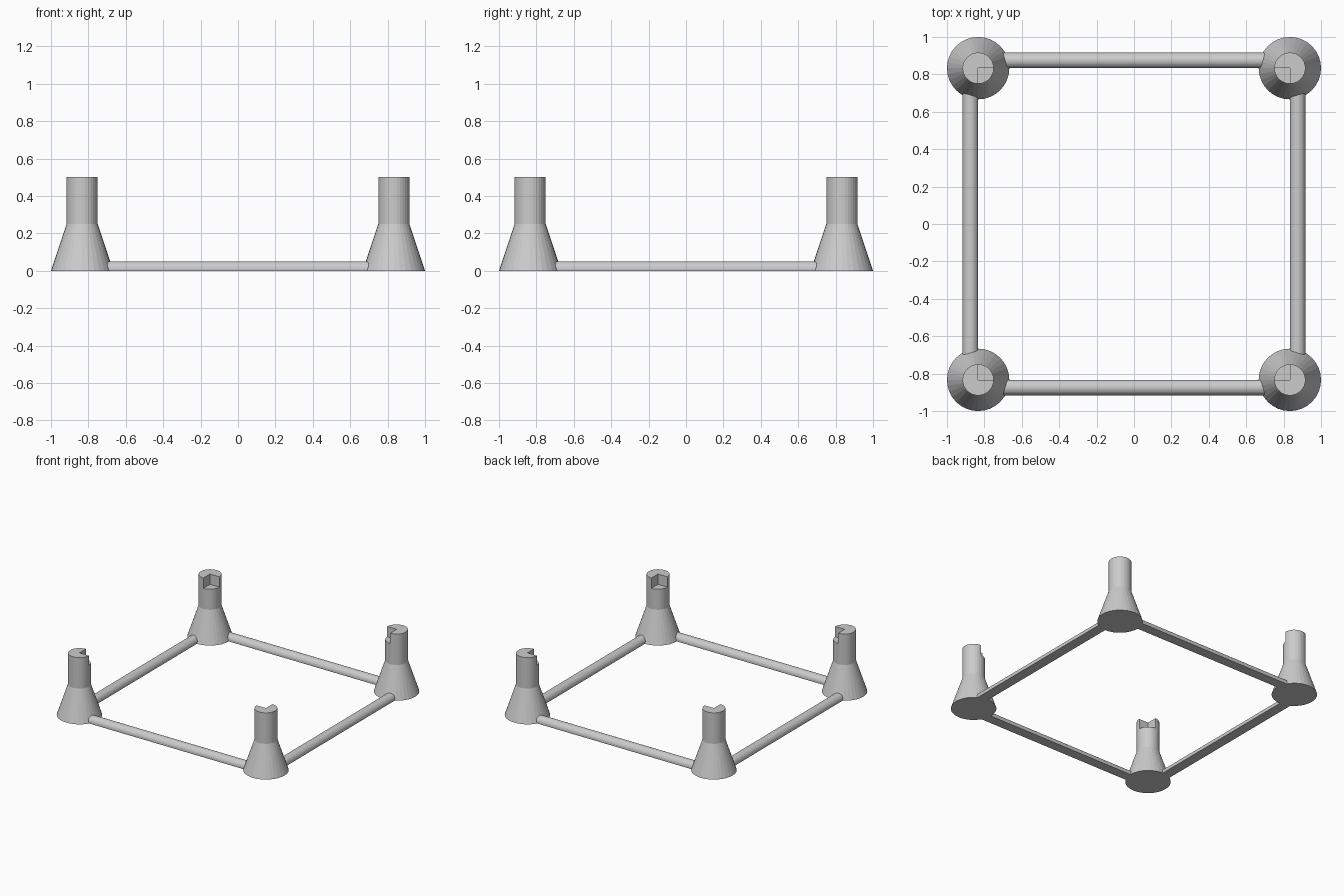
import bpy
import bmesh
from math import cos, sin, pi, asin

cube = bpy.data.objects.get("Cube")
if cube:
    bpy.data.objects.remove(cube, do_unlink=True)

SEGMENTS = 32
POST_AT = 0.8333      # post axis distance from the centre
BASE_R, TOP_R = 0.1667, 0.0833
CONE_TOP, NOTCH_FLOOR, POST_TOP = 0.25, 0.417, 0.5
RAIL_R = 0.0417
RAIL_AT = POST_AT + RAIL_R
RAIL_Z = 0.0083

grey = bpy.data.materials.new("plain grey")
grey.use_nodes = True
colour = (0.6, 0.6, 0.6, 1)
grey.diffuse_color = colour
grey.node_tree.nodes["Principled BSDF"].inputs["Base Color"].default_value = colour


def finish(bm, name):
    bmesh.ops.recalc_face_normals(bm, faces=bm.faces)
    mesh = bpy.data.meshes.new(name)
    bm.to_mesh(mesh)
    bm.free()
    mesh.materials.append(grey)
    obj = bpy.data.objects.new(name, mesh)
    bpy.context.collection.objects.link(obj)
    return obj


def bridge(bm, low, high):
    n = len(low)
    for i in range(n):
        j = (i + 1) % n
        bm.faces.new((low[i], low[j], high[j], high[i]))


def corner_post(name, sx, sy):
    """Flared post with the top quarter facing the centre cut away."""
    bm = bmesh.new()
    x, y = sx * POST_AT, sy * POST_AT

    def ring(radius, z):
        # sx and sy mirror the ring, so the first quarter always faces the centre
        return [bm.verts.new((x - sx * radius * cos(2 * pi * i / SEGMENTS),
                              y - sy * radius * sin(2 * pi * i / SEGMENTS), z))
                for i in range(SEGMENTS)]

    base = ring(BASE_R, 0)
    neck = ring(TOP_R, CONE_TOP)
    ledge = ring(TOP_R, NOTCH_FLOOR)
    bm.faces.new(base)
    bridge(bm, base, neck)
    bridge(bm, neck, ledge)

    # Notch floor, then the remaining three quarters raised to the top
    quarter = SEGMENTS // 4
    axis = bm.verts.new((x, y, NOTCH_FLOOR))
    bm.faces.new([axis] + ledge[:quarter + 1])
    outline = [axis] + ledge[quarter:] + [ledge[0]]
    top = [bm.verts.new((v.co.x, v.co.y, POST_TOP)) for v in outline]
    bridge(bm, outline, top)
    bm.faces.new(top)
    return finish(bm, name)


def rail(name, along_x, side):
    """Round bar with a flat underside, running between two post axes."""
    bm = bmesh.new()
    start = -asin(RAIL_Z / RAIL_R)
    steps = 18
    ends = []
    for end in (-POST_AT, POST_AT):
        profile = []
        for i in range(steps + 1):
            a = start + (pi - 2 * start) * i / steps
            across = side * RAIL_AT + RAIL_R * cos(a)
            z = RAIL_Z + RAIL_R * sin(a)
            co = (end, across, z) if along_x else (across, end, z)
            profile.append(bm.verts.new(co))
        ends.append(profile)
        bm.faces.new(profile)
    bridge(bm, *ends)
    return finish(bm, name)


# Four corner posts
for depth, sy in (("front", -1), ("back", 1)):
    for hand, sx in (("right", -1), ("left", 1)):
        corner_post(f"{depth}_{hand}_post", sx, sy)

# Four connecting rails
rail("front_rail", True, -1)
rail("back_rail", True, 1)
rail("right_rail", False, -1)
rail("left_rail", False, 1)
